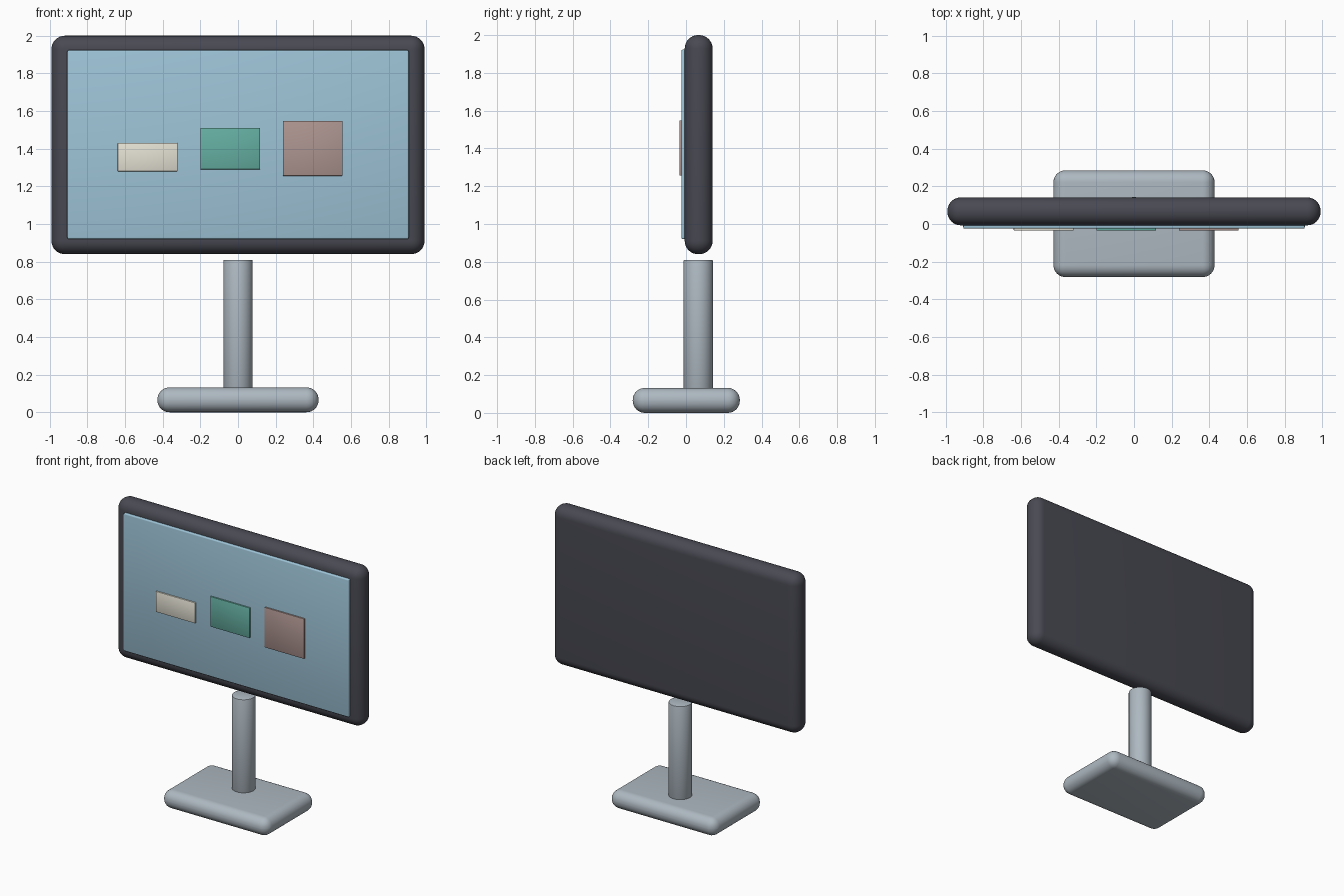
import bpy
import math

if "Cube" in bpy.data.objects:
    bpy.data.objects.remove(bpy.data.objects["Cube"])


def material(name, rgb):
    m = bpy.data.materials.new(name)
    m.diffuse_color = (*rgb, 1)
    m.use_nodes = True
    m.node_tree.nodes["Principled BSDF"].inputs["Base Color"].default_value = m.diffuse_color
    return m


def finish(ob, name, mat, bevel, segments):
    ob.name = name
    ob.data.materials.append(mat)
    bpy.ops.object.transform_apply(location=False, rotation=False, scale=True)
    if bevel:
        mod = ob.modifiers.new("round_edges", 'BEVEL')
        mod.width = bevel
        mod.segments = segments
        mod.limit_method = 'ANGLE'
        mod.angle_limit = math.radians(40)
        bpy.ops.object.modifier_apply(modifier=mod.name)
    bpy.ops.object.shade_smooth_by_angle(angle=math.radians(35))
    return ob


def box(name, x, y, z, mat, bevel=0, segments=3):
    """Box from (min, max) extents with rounded edges."""
    center = [(a + b) / 2 for a, b in (x, y, z)]
    bpy.ops.mesh.primitive_cube_add(size=1, location=center)
    ob = bpy.context.object
    ob.scale = [b - a for a, b in (x, y, z)]
    return finish(ob, name, mat, bevel, segments)


dark = material("dark_plastic", (0.065, 0.067, 0.085))
metal = material("grey_metal", (0.42, 0.48, 0.53))
blue = material("screen_blue", (0.34, 0.55, 0.68))
cream = material("cream", (0.78, 0.76, 0.66))
green = material("green", (0.13, 0.43, 0.36))
rose = material("rose", (0.42, 0.30, 0.28))

# Stand
box("stand_base", (-0.428, 0.428), (-0.282, 0.285), (0, 0.132), metal, 0.064, 8)
bpy.ops.mesh.primitive_cylinder_add(vertices=48, radius=0.078, depth=0.71,
                                    location=(0, 0.065, 0.455))
finish(bpy.context.object, "stand_post", metal, 0.006, 2)

# Monitor housing and screen
box("monitor_housing", (-0.991, 0.991), (-0.007, 0.141), (0.84, 2.0), dark, 0.071, 8)
box("screen_panel", (-0.907, 0.907), (-0.025, 0.01), (0.92, 1.923), blue, 0.008, 3)

# Tiles shown on the screen, growing to the right
tiles = [("left_tile", -0.48, 1.28, 1.43, cream),
         ("middle_tile", -0.041, 1.29, 1.51, green),
         ("right_tile", 0.397, 1.256, 1.548, rose)]
for name, cx, low, high, mat in tiles:
    box(name, (cx - 0.159, cx + 0.159), (-0.035, -0.015), (low, high), mat, 0.003, 2)
